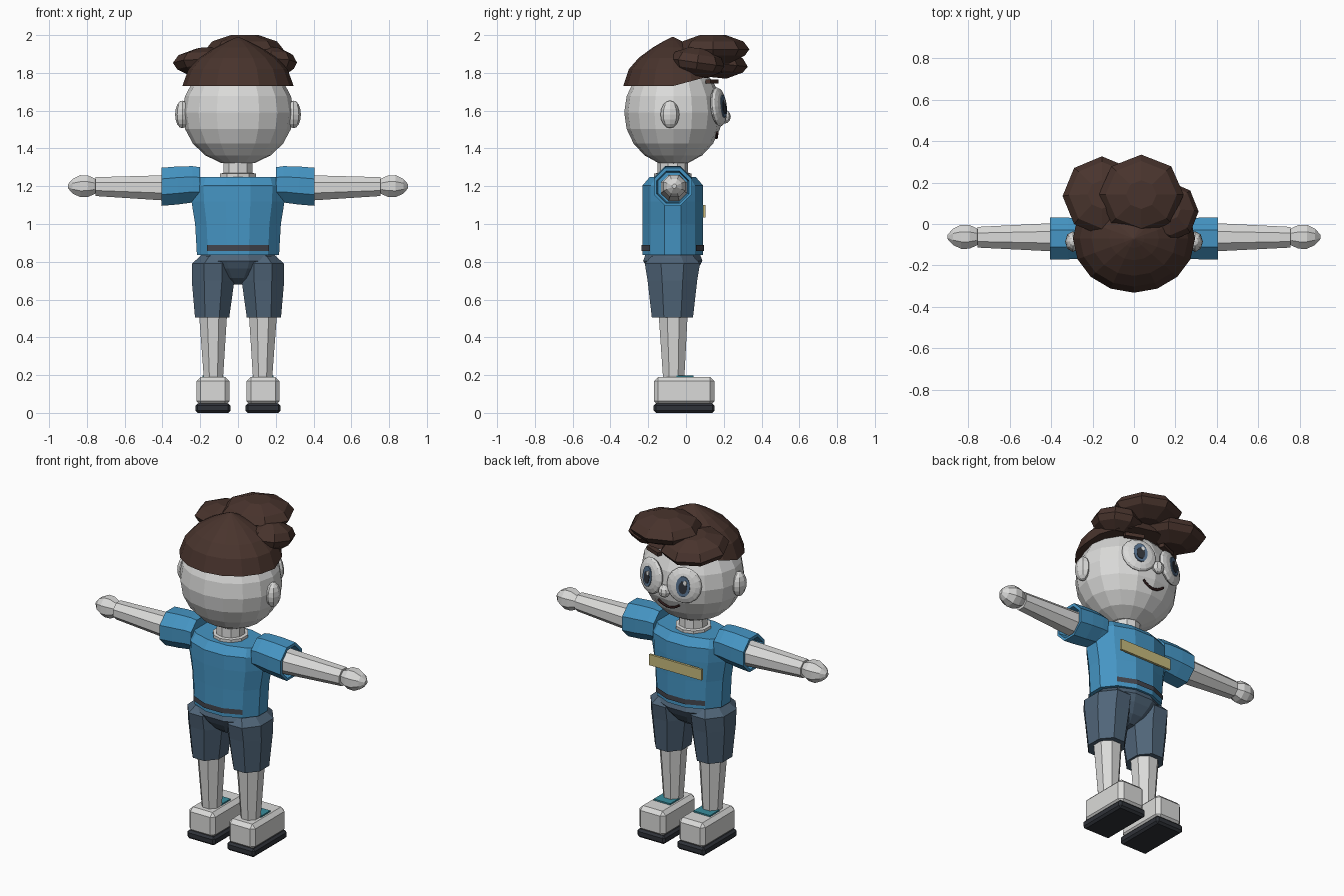
import bpy, bmesh
from math import cos, sin, pi, sqrt, radians
from mathutils import Matrix, Vector

cube = bpy.data.objects.get("Cube")
if cube:
    bpy.data.objects.remove(cube, do_unlink=True)


def material(name, rgb):
    m = bpy.data.materials.new(name)
    m.use_nodes = True
    m.diffuse_color = (*rgb, 1)
    m.node_tree.nodes["Principled BSDF"].inputs["Base Color"].default_value = (*rgb, 1)
    return m


SKIN = material("pale grey", (0.70, 0.70, 0.69))
HAIR = material("dark brown", (0.066, 0.034, 0.026))
SHIRT = material("blue", (0.06, 0.30, 0.55))
SHORTS = material("slate blue", (0.08, 0.13, 0.19))
SOLE = material("charcoal", (0.028, 0.032, 0.04))
BADGE = material("straw yellow", (0.58, 0.50, 0.21))
TEAL = material("teal", (0.04, 0.27, 0.34))
HEM = material("dark grey", (0.055, 0.06, 0.075))
IRIS = material("grey blue", (0.09, 0.16, 0.26))
MOUTH = material("mouth brown", (0.03, 0.012, 0.012))

MID = -0.07  # depth of the body's centre line


def finish(name, bm, mat):
    bmesh.ops.recalc_face_normals(bm, faces=bm.faces)
    me = bpy.data.meshes.new(name)
    bm.to_mesh(me)
    bm.free()
    me.materials.append(mat)
    ob = bpy.data.objects.new(name, me)
    bpy.context.collection.objects.link(ob)
    return ob


def loft(name, mat, sections, n=8, phase=0.5, axis="z", side=1, tweak=None, keep=None, matrix=None):
    """Join rings (t, a, b, ra, rb) along an axis; side=-1 mirrors in x."""
    bm = bmesh.new()
    rings = []
    for t, a, b, ra, rb in sections:
        ring = []
        for i in range(n):
            ang = 2 * pi * (i + phase) / n
            u, v = a + ra * cos(ang), b + rb * sin(ang)
            co = Vector((u, v, t) if axis == "z" else (t, u, v))
            if tweak:
                co = tweak(co)
            co.x *= side
            ring.append(bm.verts.new(co))
        rings.append(ring)
    for lo, hi in zip(rings, rings[1:]):
        for i in range(n):
            j = (i + 1) % n
            bm.faces.new((lo[i], lo[j], hi[j], hi[i]))
    bm.faces.new(rings[0])
    bm.faces.new(rings[-1])
    if keep:
        bad = [f for f in bm.faces if not keep(f)]
        bmesh.ops.delete(bm, geom=bad, context="FACES")
    if matrix:
        bm.transform(matrix)
    return finish(name, bm, mat)


def ball(name, mat, loc, radii, seg=8, rings=6, rot=None):
    bm = bmesh.new()
    bmesh.ops.create_uvsphere(bm, u_segments=seg, v_segments=rings, radius=1)
    rot = rot or Matrix.Identity(4)
    bm.transform(Matrix.Translation(loc) @ rot @ Matrix.Diagonal((*radii, 1)))
    return finish(name, bm, mat)


def box(name, mat, loc, size, bevel=0, rot=None):
    bm = bmesh.new()
    bmesh.ops.create_cube(bm, size=1)
    bm.transform(Matrix.Diagonal((*size, 1)))
    if bevel:
        bmesh.ops.bevel(bm, geom=bm.edges[:], offset=bevel, segments=1, affect="EDGES")
    bm.transform(Matrix.Translation(loc) @ (rot or Matrix.Identity(4)))
    return finish(name, bm, mat)


# Head
HEAD = Vector((0, -0.067, 1.59))
RAD = Vector((0.295, 0.26, 0.28))
ball("head", SKIN, HEAD, RAD, 16, 10)


def face_point(x, z):
    """Point and outward normal on the front of the head."""
    dx, dz = (x - HEAD.x) / RAD.x, (z - HEAD.z) / RAD.z
    dy = sqrt(1 - dx * dx - dz * dz)
    p = Vector((x, HEAD.y + RAD.y * dy, z))
    return p, Vector((dx / RAD.x, dy / RAD.y, dz / RAD.z)).normalized()


ball("nose", SKIN, (0, 0.207, 1.568), (0.036, 0.03, 0.036), 8, 6)

# Smile, a thin bent tube
curve = bpy.data.curves.new("mouth", "CURVE")
curve.dimensions = "3D"
curve.bevel_depth = 0.007
curve.bevel_resolution = 1
curve.use_fill_caps = True
line = curve.splines.new("POLY")
line.points.add(8)
for i, pt in enumerate(line.points):
    x = -0.07 + 0.14 * i / 8
    pt.co = (*face_point(x, 1.455 + 6 * x * x)[0], 1)
mouth = bpy.data.objects.new("mouth", curve)
mouth.data.materials.append(MOUTH)
bpy.context.collection.objects.link(mouth)

# Eyes, brows and ears
for side, tag in ((1, "left"), (-1, "right")):
    p, nrm = face_point(0.11 * side, 1.62)
    rot = nrm.to_track_quat("Z", "Y").to_matrix().to_4x4()
    frame = Matrix.Translation(p) @ rot
    ball(tag + "_eye", SKIN, p, (0.1, 0.105, 0.03), 16, 8, rot)
    for part, mat, cx, cy, rx, ry, h in (
            ("iris", IRIS, 0, 0, 0.04, 0.06, 0.031),
            ("pupil", SOLE, 0, -0.005, 0.024, 0.037, 0.034),
            ("glint", SKIN, 0.012, 0.024, 0.01, 0.013, 0.037)):
        loft(tag + "_" + part, mat, [(h - 0.009, cx, cy, rx, ry), (h, cx, cy, rx, ry)], 14, matrix=frame)
    box(tag + "_brow", HAIR, (0.115 * side, 0.137, 1.755), (0.11, 0.03, 0.022),
        rot=Matrix.Rotation(radians(-22 * side), 4, "Z"))
    ball(tag + "_ear", SKIN, (0.295 * side, -0.085, 1.58), (0.038, 0.05, 0.073), 8, 8)


# Hair: cap whose rim rises toward the face, and faceted clumps
def lift(co):
    rise = max(0, co.y - MID) * 0.27
    co.z += rise * max(0, (1.95 - co.z) / 0.22)
    return co


cap = [(1.73, 0.295, 0.262), (1.82, 0.262, 0.232), (1.88, 0.205, 0.18),
       (1.935, 0.12, 0.105), (1.97, 0.05, 0.045), (1.99, 0.004, 0.004)]
loft("hair_cap", HAIR, [(z, 0, MID, rx, ry) for z, rx, ry in cap], 16, 0, tweak=lift)

lump = [(-1, 0.45), (-0.45, 0.88), (0, 1), (0.55, 0.84), (1, 0.36)]
for tag, loc, radii, tilt in (
        ("top", (0.035, 0.142, 1.925), (0.205, 0.193, 0.075), 0),
        ("right", (-0.155, 0.135, 1.853), (0.19, 0.193, 0.075), -6),
        ("left", (0.175, 0.06, 1.855), (0.137, 0.145, 0.075), -8)):
    place = Matrix.Translation(loc) @ Matrix.Rotation(radians(tilt), 4, "X") @ Matrix.Diagonal((*radii, 1))
    loft("hair_clump_" + tag, HAIR, [(t, 0, 0, r, r) for t, r in lump], 8, 0, matrix=place)

# Neck and shirt
loft("neck", SKIN, [(z, 0, MID, r, r) for z, r in
                    ((1.23, 0.1), (1.267, 0.1), (1.27, 0.082), (1.35, 0.08))], 10)
shirt = [(0.835, 0.225, 0.165), (1.0, 0.235, 0.165), (1.12, 0.255, 0.166),
         (1.205, 0.258, 0.165), (1.25, 0.24, 0.125)]
loft("shirt", SHIRT, [(z, 0, MID, rx, ry) for z, rx, ry in shirt], 12)
loft("hem_stripes", HEM, [(z, 0, MID, 0.233, 0.172) for z in (0.858, 0.888)], 12,
     keep=lambda f: abs(f.calc_center_median().x) < 0.15 and len(f.verts) == 4)
box("chest_strip", BADGE, (0, 0.096, 1.067), (0.35, 0.014, 0.065))

# Pelvis of the shorts
pelvis = [(0.68, 0.05, 0.05), (0.715, 0.12, 0.1), (0.765, 0.195, 0.14), (0.805, 0.232, 0.162), (0.838, 0.2, 0.15)]
loft("shorts_seat", SHORTS, [(z, 0, MID, rx, ry) for z, rx, ry in pelvis], 12)

# Limbs, mirrored
for side, tag in ((1, "left"), (-1, "right")):
    sleeve = [(0.2, 1.208, 0.1), (0.24, 1.21, 0.104), (0.32, 1.204, 0.109),
              (0.405, 1.197, 0.109), (0.405, 1.195, 0.092), (0.36, 1.195, 0.085)]
    loft(tag + "_sleeve", SHIRT, [(x, MID, z, r, r) for x, z, r in sleeve], 8, axis="x", side=side)
    loft(tag + "_arm", SKIN, [(0.33, -0.064, 1.19, 0.077, 0.075), (0.755, -0.064, 1.198, 0.054, 0.054)],
         8, axis="x", side=side)
    hand = [(0.745, 0.03), (0.76, 0.045), (0.795, 0.062), (0.835, 0.063), (0.875, 0.042), (0.9, 0.012)]
    loft(tag + "_hand", SKIN, [(x, -0.062, 1.2, r, r) for x, r in hand], 8, axis="x", side=side)

    short = [(0.505, 0.137, 0.098, 0.118), (0.7, 0.132, 0.122, 0.142),
             (0.79, 0.132, 0.122, 0.158), (0.83, 0.12, 0.085, 0.12)]
    loft(tag + "_short_leg", SHORTS, [(z, x, -0.072, rx, ry) for z, x, rx, ry in short], 8, side=side)
    loft(tag + "_leg", SKIN, [(0.17, 0.13, -0.065, 0.054, 0.06), (0.52, 0.132, -0.068, 0.08, 0.083)],
         8, side=side)
    box(tag + "_shoe", SKIN, (0.133 * side, -0.01, 0.115), (0.175, 0.32, 0.15), 0.022)
    box(tag + "_sole", SOLE, (0.133 * side, -0.01, 0.025), (0.186, 0.322, 0.05), 0.012)
    box(tag + "_shoe_tongue", TEAL, (0.133 * side, -0.005, 0.194), (0.11, 0.09, 0.009))
